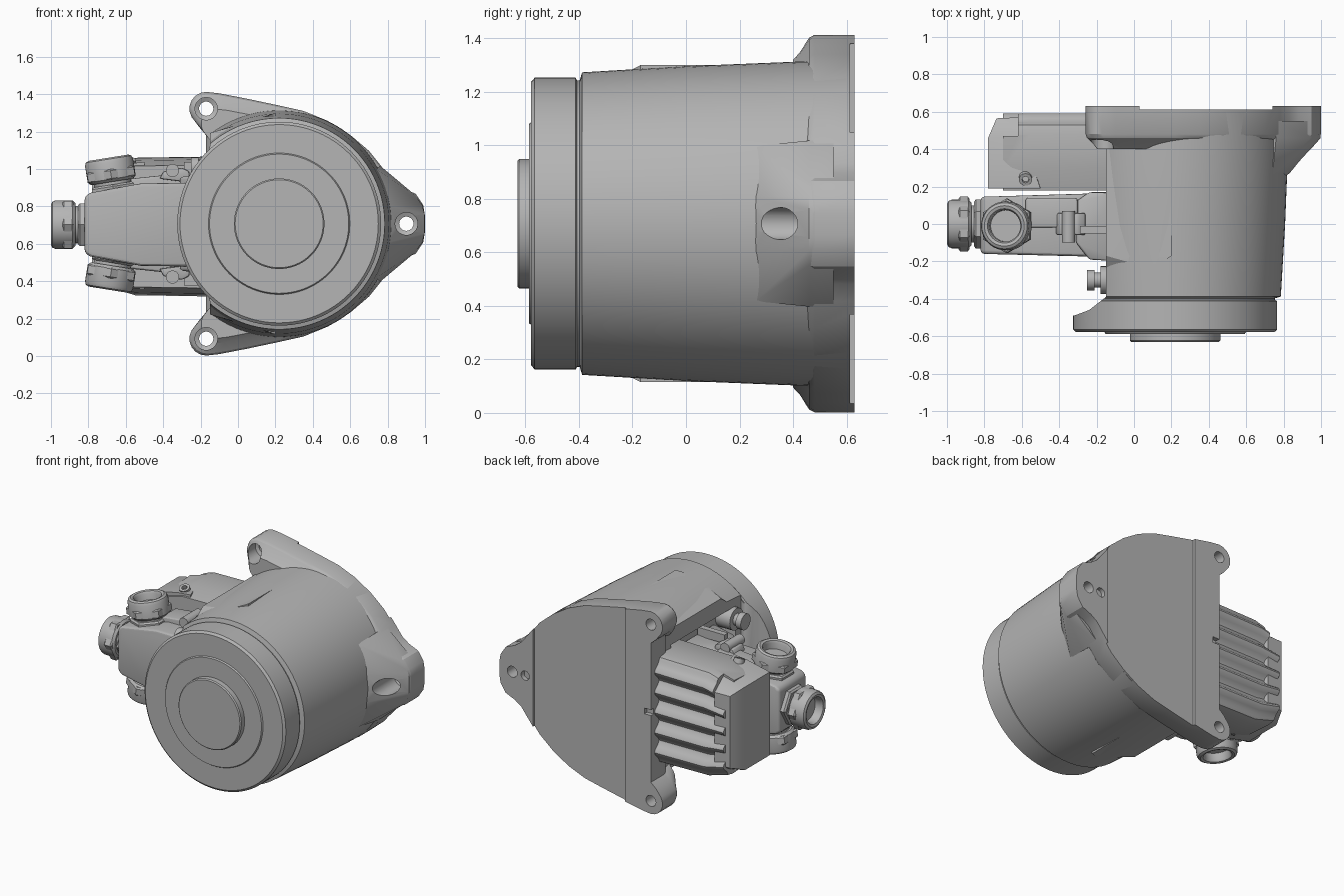
import bpy, bmesh, math
from mathutils import Vector

if "Cube" in bpy.data.objects:
    bpy.data.objects.remove(bpy.data.objects["Cube"], do_unlink=True)

CX, CZ = 0.22, 0.707          # motor axis
grey = bpy.data.materials.new("cast grey")
grey.use_nodes = True
COLOUR = (0.46, 0.46, 0.46, 1)
grey.diffuse_color = COLOUR
grey.node_tree.nodes["Principled BSDF"].inputs["Base Color"].default_value = COLOUR


def finish(name, bm):
    bmesh.ops.recalc_face_normals(bm, faces=bm.faces[:])
    me = bpy.data.meshes.new(name)
    bm.to_mesh(me)
    bm.free()
    me.materials.append(grey)
    ob = bpy.data.objects.new(name, me)
    bpy.context.scene.collection.objects.link(ob)
    return ob


def loft(name, rings):
    """Skin a stack of equal rings and cap both ends."""
    bm = bmesh.new()
    rows = [[bm.verts.new(p) for p in ring] for ring in rings]
    n = len(rows[0])
    for a, b in zip(rows, rows[1:]):
        for i in range(n):
            j = (i + 1) % n
            bm.faces.new((a[i], a[j], b[j], b[i]))
    bm.faces.new(rows[0])
    bm.faces.new(rows[-1])
    return finish(name, bm)


def lathe(name, profile, origin, axis, segs=64):
    q = Vector(axis).to_track_quat('Z', 'Y')
    o = Vector(origin)
    turn = [2 * math.pi * i / segs for i in range(segs)]
    return loft(name, [[o + q @ Vector((r * math.cos(t), r * math.sin(t), h)) for t in turn]
                       for r, h in profile])


def hull(name, points):
    bm = bmesh.new()
    for p in points:
        bm.verts.new(p)
    out = bmesh.ops.convex_hull(bm, input=bm.verts[:])
    junk = [v for v in bm.verts if not v.link_faces]
    bmesh.ops.delete(bm, geom=junk, context='VERTS')
    bmesh.ops.dissolve_limit(bm, angle_limit=0.01, verts=bm.verts[:], edges=bm.edges[:])
    return finish(name, bm)


def box(name, lo, hi):
    return hull(name, [(x, y, z) for x in (lo[0], hi[0]) for y in (lo[1], hi[1]) for z in (lo[2], hi[2])])


def cut(ob, *cutters):
    for c in cutters:
        c.hide_render = True
        c.hide_viewport = True
        m = ob.modifiers.new("cut", 'BOOLEAN')
        m.operation, m.solver, m.object = 'DIFFERENCE', 'EXACT', c


def bevel(ob, width, segments=3):
    m = ob.modifiers.new("round", 'BEVEL')
    m.width, m.segments, m.limit_method = width, segments, 'ANGLE'
    m.angle_limit = math.radians(30)


# Motor housing: turned body with stepped front cover
housing = lathe("motor_housing", [
    (.235, -.63), (.242, -.623), (.242, -.587), (.372, -.587), (.378, -.578), (.53, -.578),
    (.545, -.565), (.545, -.412), (.535, -.407), (.535, -.397), (.565, -.388),
    (.588, 0), (.605, .42), (.607, .6)], (CX, 0, CZ), (0, 1, 0), 96)

# Flat connection side and its recess
side = [(-.7, -.49), (-.32, -.49), (-.24, -.46), (-.15, -.39), (-.15, .8), (-.7, .8)]
side_cutter = loft("side_cutter", [[(x, y, z) for x, y in side] for z in (-.1, 1.5)])
recess_in = [(-.33, .33), (-.33, 1.08), (.38, 1.08), (.38, .33)]
recess_cutter = loft("recess_cutter", [
    [(-.3, y, z) for y, z in recess_in],
    [(-.15, y, z) for y, z in recess_in],
    [(-.07, y * .9, CZ + (z - CZ) * .88) for y, z in recess_in]])
cut(housing, side_cutter, recess_cutter)

# Flat pads blending the round body into the connection side
for s, tag in ((1, "upper"), (-1, "lower")):
    pts = [(x, y, CZ + s * h) for y in (-.17, .45)
           for x, h in ((.2, .592), (-.15, .485), (-.15, .39), (.2, .4))]
    pts += [(.1, -.24, CZ + s * .555), (-.15, -.24, CZ + s * .435), (-.15, -.24, CZ + s * .39)]
    hull(tag + "_side_pad", pts)
    for y in (-.07, .34):
        lathe(tag + "_pad_pin", [(.008, .5), (.008, .557)], (.06, y, CZ), (0, 0, s), 10)

# Mounting flange with three ears: half outline mirrored about the axis
half = [(1.0, .04), (.99, .1), (.95, .16), (.88, .19), (.83, .225), (.78, .29), (.7, .39),
        (.6, .475), (.48, .55), (.35, .603), (.22, .632), (.05, .668), (-.1, .697)]
half += [(-.17 + .09 * math.cos(t), .615 + .09 * math.sin(t))
         for t in (math.radians(a) for a in range(90, 211, 20))]
half += [(-.21, .52), (-.17, .485)]
outline = [(x, h) for x, h in half] + [(x, -h) for x, h in reversed(half)]


def flange_ring(y, k):
    return [(CX + (x - CX) * k, y, CZ + h * k) for x, h in outline]


flange = loft("mounting_flange", [flange_ring(.4, .87), flange_ring(.425, .91), flange_ring(.46, .985),
                                  flange_ring(.48, 1), flange_ring(.63, 1)])
back_cutter = box("back_step_cutter", (.03, .612, -.2), (.74, .8, 1.6))
slot_cutter = box("edge_slot_cutter", (-.3, .6, CZ - .02), (-.12, .7, CZ + .02))
ears = [(-.17, CZ + .615), (-.17, CZ - .615), (.9, CZ)]
bores = []
for i, (x, z) in enumerate(ears):
    bores.append(lathe("ear_bore_cutter", [(.06, .1), (.06, .52), (.038, .53), (.038, .8)],
                       (x, 0, z), (0, 1, 0), 32))
dowel = lathe("dowel_cutter", [(.032, .55), (.032, .8)], (.8, 0, CZ), (0, 1, 0), 24)
cut(flange, back_cutter, slot_cutter, dowel, *bores)

# Sloping web that carries the single ear
web = hull("ear_web", [(x, y, CZ + s * h) for s in (1, -1) for x, y, h in (
    (.8, .25, .1), (.74, .26, .29), (.83, .27, .03), (.998, .46, .05), (.985, .46, .1), (.945, .46, .155),
    (.87, .46, .195), (.76, .46, .31), (.998, .55, .05), (.945, .55, .155), (.76, .55, .31), (.5, .5, .1))])
cut(web, bores[2])

# Rear connector block with rounded ribs running outwards
RIBS = 5
profile = [(.18, -.33), (.3, -.36), (.48, -.375), (.53, -.365)]
for i in range(41):
    u = i / 40
    profile.append((.565 + .025 * math.cos(2 * math.pi * RIBS * u + math.pi), -.35 + .7 * u))
profile += [(.53, .365), (.48, .375), (.3, .36), (.18, .33)]
ribbed = loft("ribbed_connector", [[(x, y, CZ - .015 + h * k) for y, h in profile]
                                   for x, k in ((-.08, 1), (-.55, .98), (-.7, .86))])
notch = box("corner_notch_cutter", (-.9, .47, .9), (-.62, .8, 1.3))
cut(ribbed, notch)

# Outer end of the rear connector, with sloped corners
hull("connector_end", [(x, y, CZ - .01 + s * h) for s in (1, -1) for x, y, h in (
    (-.78, .19, .29), (-.78, .46, .29), (-.765, .48, .25), (-.735, .565, .25), (-.62, .57, .25),
    (-.6, .47, .33), (-.5, .19, .34), (-.6, .19, .33))])
for s in (1, -1):
    lathe("connector_eye", [(.035, 0), (.035, .035), (.018, .035), (.018, .01)],
          (-.58, .25, CZ + s * .31), (0, -.4, s), 20)

# Front connector hood: tapering plug body
hood_shape = [(-.82, .15), (-.79, .17), (-.52, .22), (-.2, .225)]
hood_shape += [(x, -h) for x, h in reversed(hood_shape)]
hood = loft("connector_hood", [[(x, y0 + x * k, CZ - .005 + h) for x, h in hood_shape]
                               for y0, k in ((-.18, -.025), (.17, .03))])
bevel(hood, .02)

# Wider collar where the hood meets the housing
collar = hull("hood_collar", [(x, y, CZ + s * h) for s in (1, -1) for x, y, h in (
    (-.07, -.2, .28), (-.24, -.19, .25), (-.31, -.1, .25), (-.31, .12, .25), (-.24, .17, .25), (-.07, .17, .28))])
bevel(collar, .015)
rear_shell = hull("hood_rear_shell", [(x, y, CZ + s * h) for s in (1, -1) for x, y, h in (
    (-.58, -.02, .24), (-.58, .14, .24), (-.3, -.02, .27), (-.3, .14, .27))])
bevel(rear_shell, .015)

# Locking levers above and below the hood
for s, tag in ((1, "upper"), (-1, "lower")):
    lever = hull(tag + "_lever", [(x, y, CZ + s * h) for y in (-.06, .06) for x, h in (
        (-.42, .24), (-.4, .28), (-.3, .3), (-.26, .28), (-.26, .22))])
    bevel(lever, .01, 2)
    lathe(tag + "_lever_pivot", [(.035, -.1), (.035, .07)], (-.35, 0, CZ + s * .285), (0, 1, 0), 20)
    box(tag + "_lever_arm", (-.29, -.05, CZ + s * .3 - .03), (-.08, -.01, CZ + s * .3 + .03))


# Cable glands: hexagon base, neck, hexagon nut and hollow rounded ring
def gland(tag, origin, axis):
    o, d = Vector(origin), Vector(axis).normalized()
    lathe(tag + "_gland_base", [(.12, -.03), (.132, -.02), (.132, .025), (.12, .035)], o, d, 6)
    lathe(tag + "_gland_neck", [(.1, -.03), (.1, .08)], o, d, 32)
    lathe(tag + "_gland_nut", [(.135, .06), (.146, .068), (.146, .11), (.135, .118)], o, d, 6)
    lathe(tag + "_gland_ring", [(.115, .05), (.13, .065), (.13, .155), (.123, .172), (.108, .18),
                                (.092, .175), (.084, .16), (.084, .06)], o, d, 40)


gland("end", (-.82, 0, CZ - .005), (-1, 0, 0))
gland("top", (-.665, -.01, CZ + .175), (-.16, 0, 1))
gland("bottom", (-.665, -.01, CZ - .175), (-.16, 0, -1))

# Earth screw beside the recess
lathe("earth_screw", [(.075, -.1), (.075, .03), (.04, .03), (.04, .06), (.055, .06), (.055, .1)],
      (-.15, -.3, CZ + .3), (-1, 0, 0), 24)

# Bake modifiers and smooth the rounded surfaces
dg = bpy.context.evaluated_depsgraph_get()
for ob in [o for o in bpy.context.scene.objects if o.type == 'MESH' and not o.hide_render]:
    if ob.modifiers:
        baked = bpy.data.meshes.new_from_object(ob.evaluated_get(dg))
        ob.modifiers.clear()
        ob.data = baked
    ob.data.shade_smooth()
    ob.data.set_sharp_from_angle(angle=math.radians(28))
for c in [o for o in bpy.context.scene.objects if o.name.split(".")[0].endswith("_cutter")]:
    bpy.data.objects.remove(c, do_unlink=True)
